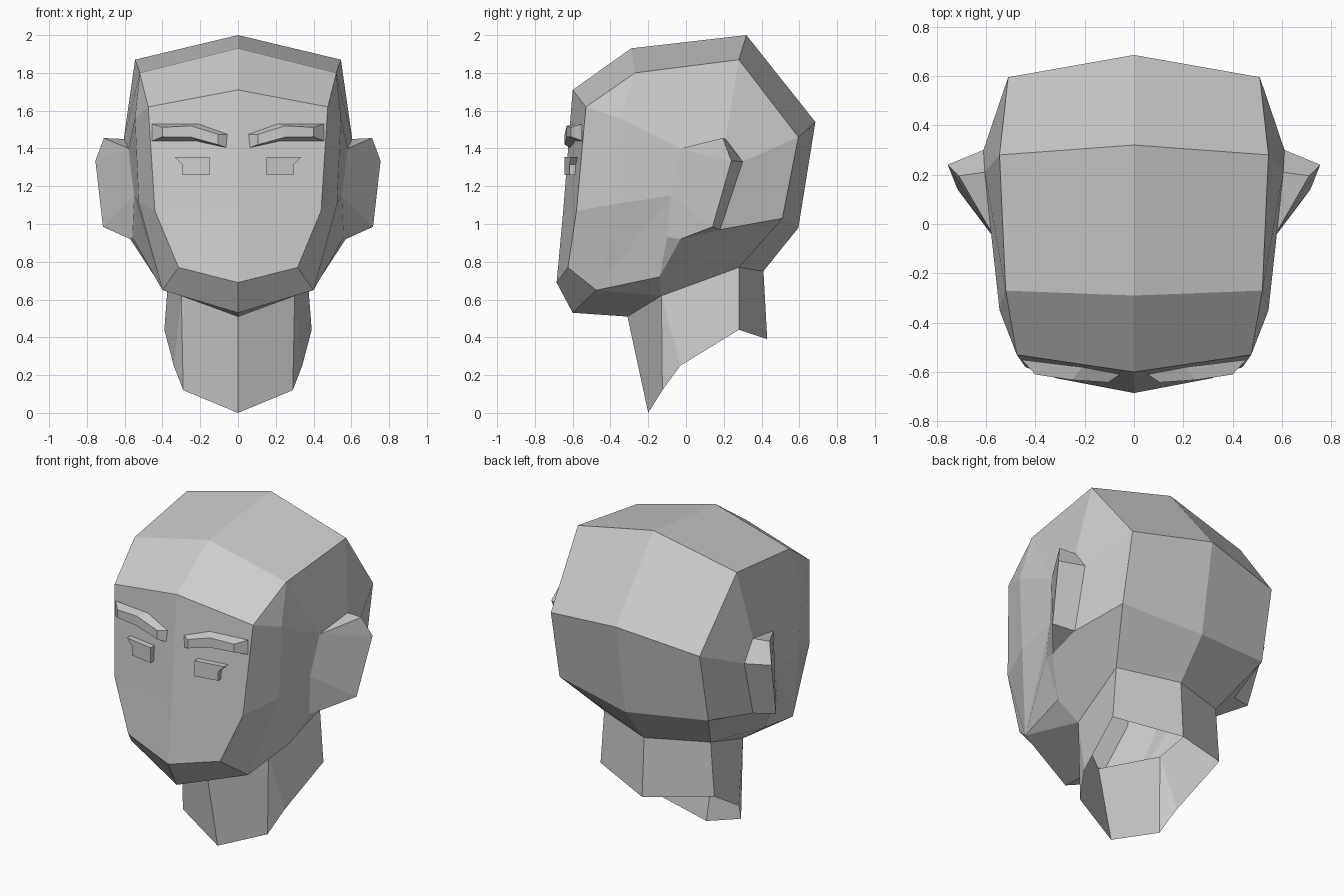
import bpy, bmesh

if "Cube" in bpy.data.objects:
    bpy.data.objects.remove(bpy.data.objects["Cube"])

def half_object(name, verts, faces):
    """Flat-shaded half mesh, mirrored across x = 0."""
    bm = bmesh.new()
    vs = [bm.verts.new(v) for v in verts]
    for f in faces:
        bm.faces.new([vs[i] for i in f])
    bmesh.ops.recalc_face_normals(bm, faces=bm.faces[:])
    me = bpy.data.meshes.new(name)
    bm.to_mesh(me)
    bm.free()
    ob = bpy.data.objects.new(name, me)
    bpy.context.collection.objects.link(ob)
    mod = ob.modifiers.new("Mirror", 'MIRROR')
    mod.use_clip = True
    mod.merge_threshold = 0.001
    return ob

def loft(sections):
    """Closed, capped skin through equal-length loops."""
    n = len(sections[0])
    verts = [p for s in sections for p in s]
    faces = [list(range(n)), list(range(len(verts) - n, len(verts)))]
    for k in range(len(sections) - 1):
        for i in range(n):
            j = (i + 1) % n
            faces.append([k*n + i, k*n + j, (k+1)*n + j, (k+1)*n + i])
    return verts, faces

# Midline profile (y, z): back of neck, over the crown, down face to front of neck
middle = [(.43, .39), (.41, .75), (.595, .98), (.685, 1.54), (.32, 2.0), (-.29, 1.93),
          (-.60, 1.71), (-.65, 1.07), (-.685, .69), (-.60, .53), (-.31, .51), (-.20, 0)]
# Matching outer edge of the central strip
edge = {
    "nape_low": (.39, .28, .44), "nape": (.365, .28, .77), "low": (.51, .51, 1.03),
    "back": (.51, .595, 1.46), "top": (.545, .28, 1.87), "front_top": (.52, -.27, 1.80),
    "forehead": (.475, -.53, 1.62), "face": (.44, -.58, 1.07), "chin": (.315, -.625, .77),
    "jaw": (.40, -.475, .65), "throat": (.30, -.13, .62), "throat_low": (.29, -.125, .12),
}
# Cheek, ear root (r*) and ear rim (e*) points
side = {
    "q1": (.545, -.35, 1.56), "q2": (.525, -.35, 1.11), "j": (.44, -.14, .72),
    "r1": (.58, -.03, 1.40), "r2": (.55, -.08, 1.15), "r3": (.56, -.10, .93),
    "r4": (.57, -.03, .92), "r5": (.585, .18, .97), "r6": (.61, .30, 1.33),
    "r7": (.605, .21, 1.45), "e1": (.71, .195, 1.455), "e2": (.755, .24, 1.335),
    "e3": (.715, .14, .985), "neck_low": (.34, -.03, .25),
}
# Faces joining the strip edge to the ear, then neck, then the ear itself
side_faces = [
    "front_top forehead q1", "forehead face q2 q1", "face chin jaw q2",
    "front_top q1 r1", "q1 q2 r2 r1", "q2 jaw r2", "jaw j r3 r2",
    "front_top r1 r7 top", "top r7 r6 back", "back r6 r5 low", "low r5 r4 j", "r4 r3 j",
    "j low nape throat", "jaw j throat",
    "throat nape nape_low neck_low", "throat neck_low throat_low",
    "r1 e1 e2", "r1 e2 e3 r2", "r2 e3 r4 r3",
    "r1 r7 e1", "e1 r7 r6 e2", "e2 r6 r5 e3", "e3 r5 r4",
]

# Head with ears and open neck
n = len(middle)
names = list(edge) + list(side)
verts = [(0, y, z) for y, z in middle] + list(edge.values()) + list(side.values())
faces = [[i, i + 1, n + i + 1, n + i] for i in range(n - 1)]
faces += [[n + names.index(w) for w in f.split()] for f in side_faces]
# The neck's underside stays open, so the strip ends at its two rims
half_object("head", verts, faces)

# Eyebrows: back (x, y, low, high) and front (x, y, low, high) per section
brow = [((.05, -.605, 1.40, 1.475), (.105, -.642, 1.42, 1.475)),
        ((.21, -.58, 1.435, 1.53), (.25, -.632, 1.46, 1.52)),
        ((.455, -.55, 1.44, 1.53), (.40, -.61, 1.462, 1.512))]
half_object("eyebrows", *loft([
    [(b[0], b[1], b[2]), (b[0], b[1], b[3]), (f[0], f[1], f[3]), (f[0], f[1], f[2])]
    for b, f in brow]))

# Eyes: thin slabs following the slope of the face
eye = [(.15, 1.355), (.335, 1.355), (.295, 1.315), (.295, 1.26), (.15, 1.26)]
half_object("eyes", *loft([
    [(x, d + (x - .15) * .18, z) for x, z in eye] for d in (-.642, -.60)]))
